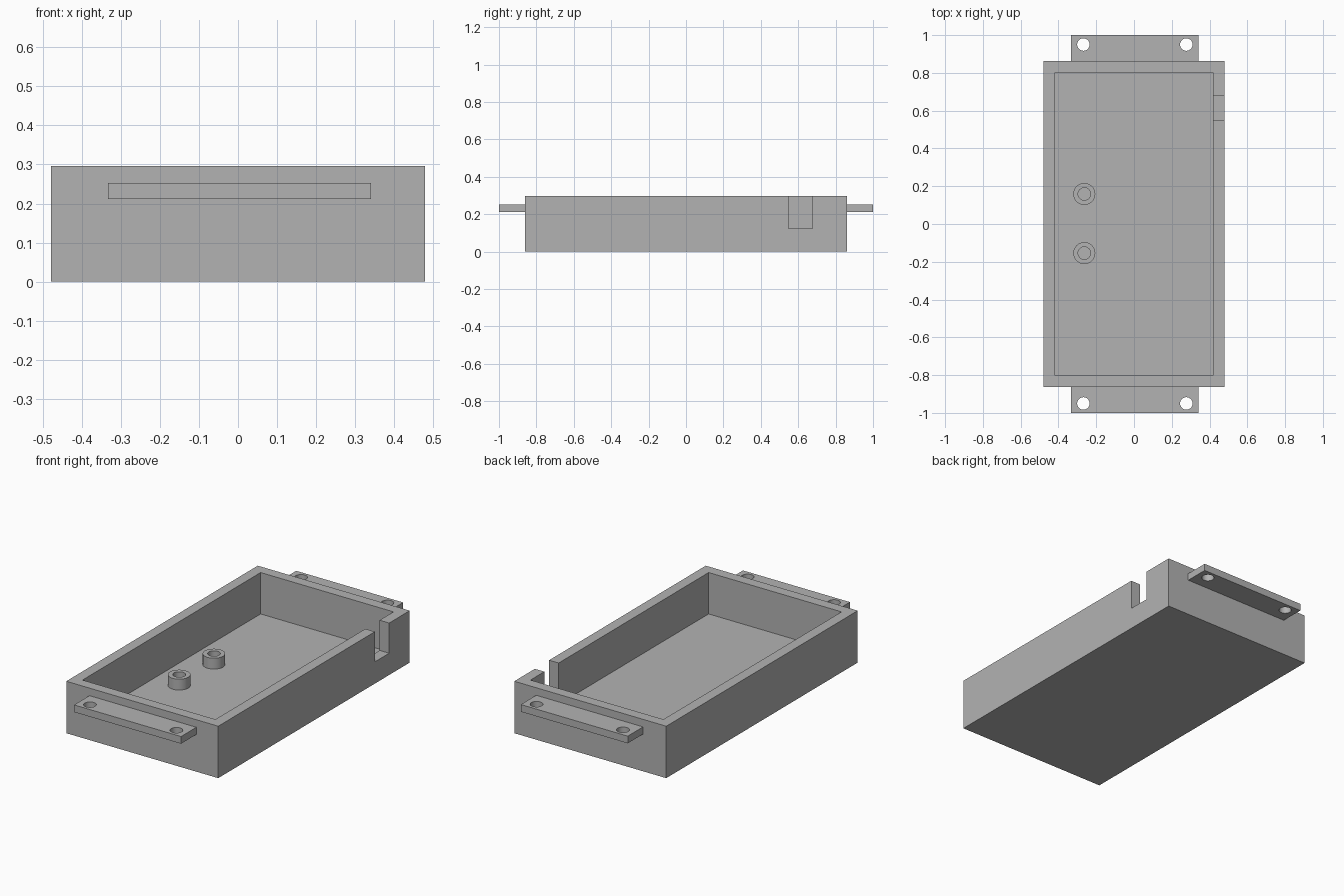
import bpy

default = bpy.data.objects.get("Cube")
if default:
    bpy.data.objects.remove(default, do_unlink=True)

grey = bpy.data.materials.new("plain grey")
grey.use_nodes = True
COLOUR = (0.45, 0.45, 0.45, 1)
grey.diffuse_color = COLOUR
grey.node_tree.nodes["Principled BSDF"].inputs["Base Color"].default_value = COLOUR


def finish(name):
    obj = bpy.context.object
    obj.name = name
    bpy.ops.object.transform_apply(location=True, rotation=True, scale=True)
    obj.data.materials.append(grey)
    return obj


def box(name, x0, x1, y0, y1, z0, z1):
    bpy.ops.mesh.primitive_cube_add(
        size=1, location=((x0 + x1) / 2, (y0 + y1) / 2, (z0 + z1) / 2))
    bpy.context.object.scale = (x1 - x0, y1 - y0, z1 - z0)
    return finish(name)


def cylinder(name, x, y, radius, z0, z1):
    bpy.ops.mesh.primitive_cylinder_add(
        vertices=48, radius=radius, depth=z1 - z0, location=(x, y, (z0 + z1) / 2))
    return finish(name)


def cut(obj, *cutters):
    for cutter in cutters:
        mod = obj.modifiers.new("cut", "BOOLEAN")
        mod.operation = "DIFFERENCE"
        mod.solver = "EXACT"
        mod.object = cutter
        bpy.context.view_layer.objects.active = obj
        bpy.ops.object.modifier_apply(modifier=mod.name)
        bpy.data.objects.remove(cutter, do_unlink=True)


def smooth(obj):
    bpy.ops.object.select_all(action="DESELECT")
    obj.select_set(True)
    bpy.context.view_layer.objects.active = obj
    bpy.ops.object.shade_smooth_by_angle()


W, L, H = 0.479, 0.862, 0.296   # half width, half length, height
WALL, FLOOR = 0.06, 0.06
HOLE = 0.033

# Open tray with a cable notch in the left wall
tray = box("tray", -W, W, -L, L, 0, H)
cut(tray,
    box("cavity", -W + WALL, W - WALL, -L + WALL, L - WALL, FLOOR, H + 0.1),
    box("notch", W - WALL - 0.02, W + 0.1, 0.548, 0.677, 0.124, H + 0.1))

# Mounting tabs at both ends, each with two screw holes
for name, side in (("front_tab", -1), ("back_tab", 1)):
    near, far = sorted((side * L, side * 1.0))
    tab = box(name, -0.333, 0.341, near, far, 0.212, 0.253)
    cut(tab, *[cylinder("screw_hole", x, side * 0.95, HOLE, 0.1, 0.4)
               for x in (-0.268, 0.277)])
    smooth(tab)

# Hollow standoffs on the floor
for name, y in (("front_standoff", -0.154), ("back_standoff", 0.159)):
    post = cylinder(name, -0.263, y, 0.058, FLOOR, 0.122)
    cut(post, cylinder("bore", -0.263, y, HOLE, 0, 0.3))
    smooth(post)
